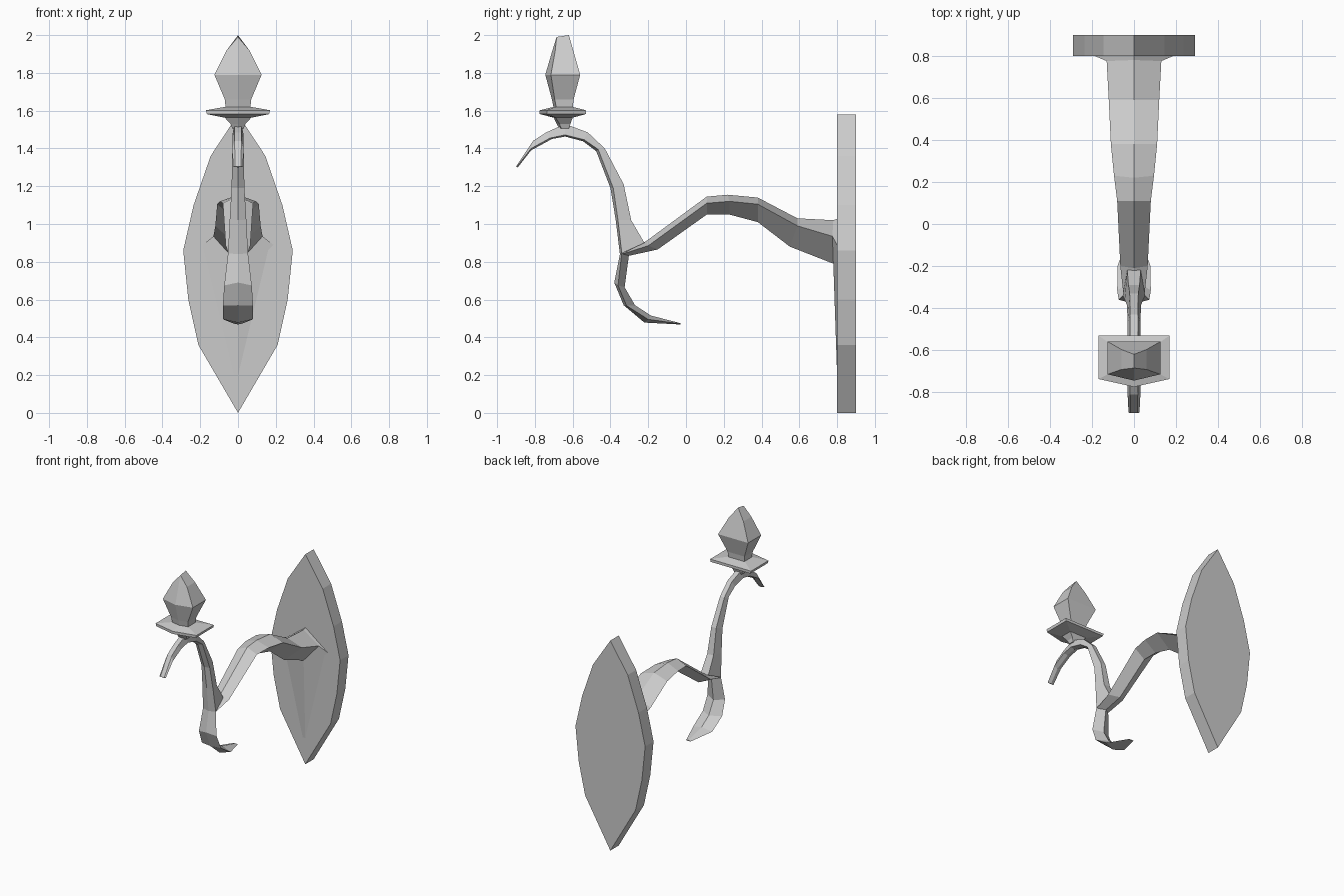
import bpy, bmesh

if "Cube" in bpy.data.objects:
    bpy.data.objects.remove(bpy.data.objects["Cube"])


def loft(name, rings):
    """Skin a row of equal closed rings and cap both ends."""
    bm = bmesh.new()
    rows = [[bm.verts.new(p) for p in ring] for ring in rings]
    n = len(rows[0])
    for a, b in zip(rows, rows[1:]):
        for i in range(n):
            j = (i + 1) % n
            bm.faces.new((a[i], a[j], b[j], b[i]))
    bm.faces.new(rows[0])
    bm.faces.new(rows[-1])
    bmesh.ops.remove_doubles(bm, verts=bm.verts, dist=0.0005)
    bmesh.ops.recalc_face_normals(bm, faces=bm.faces)
    mesh = bpy.data.meshes.new(name)
    bm.to_mesh(mesh)
    bm.free()
    obj = bpy.data.objects.new(name, mesh)
    bpy.context.collection.objects.link(obj)
    return obj


def diamond(ridge, side, keel, w):
    """Four-sided section: ridge, two side corners, keel as (y, z)."""
    return [(0, *ridge), (w, *side), (0, *keel), (-w, *side)]


def flat_back(back, side, keel, w):
    """Five-sided section with a narrow flat back."""
    return [(-w * .6, *back), (w * .6, *back), (w, *side), (0, *keel), (-w, *side)]


# Wall plate: pointed leaf outline, mirrored about x = 0
half = [(.21, .36), (.263, .6), (.29, .86), (.235, 1.1), (.145, 1.36)]
outline = [(0, 0)] + half + [(0, 1.58)] + [(-x, z) for x, z in reversed(half)]
loft("wall_plate", [[(x, y, z) for x, z in outline] for y in (.8, .9)])

# Arched arm, flaring out over the plate
arm = [
    ((.805, 1.03), (.805, .88), (.805, .05), .20),
    ((.78, 1.02), (.775, .935), (.78, .79), .13),
    ((.59, 1.03), (.59, .99), (.55, .88), .12),
    ((.38, 1.14), (.38, 1.105), (.38, 1.01), .11),
    ((.22, 1.155), (.23, 1.12), (.23, 1.05), .095),
    ((.11, 1.145), (.11, 1.11), (.11, 1.05), .08),
    ((-.21, .91), (-.2, .885), (-.15, .865), .065),
    ((-.33, .85), (-.335, .842), (-.31, .83), .05),
]
loft("arm", [diamond(*s) for s in arm])

# S-curved stem from the upper curl down to the leaf-shaped tail
stem = [
    ((-.90, 1.305), (-.897, 1.302), (-.89, 1.30), .026),
    ((-.81, 1.44), (-.82, 1.40), (-.82, 1.39), .03),
    ((-.74, 1.485), (-.72, 1.455), (-.71, 1.45), .03),
    ((-.64, 1.53), (-.64, 1.472), (-.64, 1.463), .03),
    ((-.52, 1.485), (-.54, 1.447), (-.545, 1.438), .03),
    ((-.43, 1.40), (-.465, 1.395), (-.475, 1.385), .03),
    ((-.33, 1.21), (-.385, 1.19), (-.40, 1.19), .034),
    ((-.29, 1.02), (-.36, 1.02), (-.372, 1.02), .044),
    ((-.22, .90), (-.34, .845), (-.35, .84), .053),
]
loft("stem", [flat_back(*s) for s in stem])

tail = [
    ((-.30, .85), (-.34, .845), (-.35, .84), .053),
    ((-.325, .665), (-.36, .675), (-.38, .69), .073),
    ((-.27, .57), (-.315, .568), (-.33, .57), .08),
    ((-.185, .515), (-.20, .495), (-.22, .478), .078),
    ((-.03, .475), (-.03, .472), (-.03, .468), .02),
]
loft("tail_leaf", [diamond(*s) for s in tail])


def pentagon(z, w, back, side, front):
    """House-shaped ring with its point facing the front."""
    return [(-w, back, z), (w, back, z), (w, side, z), (0, front, z), (-w, side, z)]


# Drip dish with its short neck
dish = [
    (1.505, .03, -.62, -.66, -.67), (1.53, .04, -.612, -.67, -.685),
    (1.563, .07, -.60, -.69, -.70), (1.582, .165, -.53, -.737, -.775),
    (1.602, .17, -.53, -.737, -.775), (1.62, .07, -.60, -.69, -.70),
]
loft("drip_dish", [pentagon(*r) for r in dish])

# Faceted flame, closing to a ridge at the top
flame = [
    (1.61, .065, -.60, -.685, -.70), (1.66, .07, -.595, -.695, -.71),
    (1.79, .125, -.56, -.715, -.745), (1.92, .06, -.597, -.692, -.707),
    (2.0, 0, -.62, -.67, -.685),
]
rings = [pentagon(*r) for r in flame[:-1]]
bm = bmesh.new()
rows = [[bm.verts.new(p) for p in r] for r in rings]
for a, b in zip(rows, rows[1:]):
    for i in range(5):
        j = (i + 1) % 5
        bm.faces.new((a[i], a[j], b[j], b[i]))
bm.faces.new(rows[0])
back = bm.verts.new((0, -.62, 2.0))
front = bm.verts.new((0, -.685, 1.99))
l, r, rs, f, ls = rows[-1]
for face in ((l, r, back), (r, rs, front, back), (rs, f, front), (f, ls, front), (ls, l, back, front)):
    bm.faces.new(face)
bmesh.ops.recalc_face_normals(bm, faces=bm.faces)
mesh = bpy.data.meshes.new("flame")
bm.to_mesh(mesh)
bm.free()
bpy.context.collection.objects.link(bpy.data.objects.new("flame", mesh))
